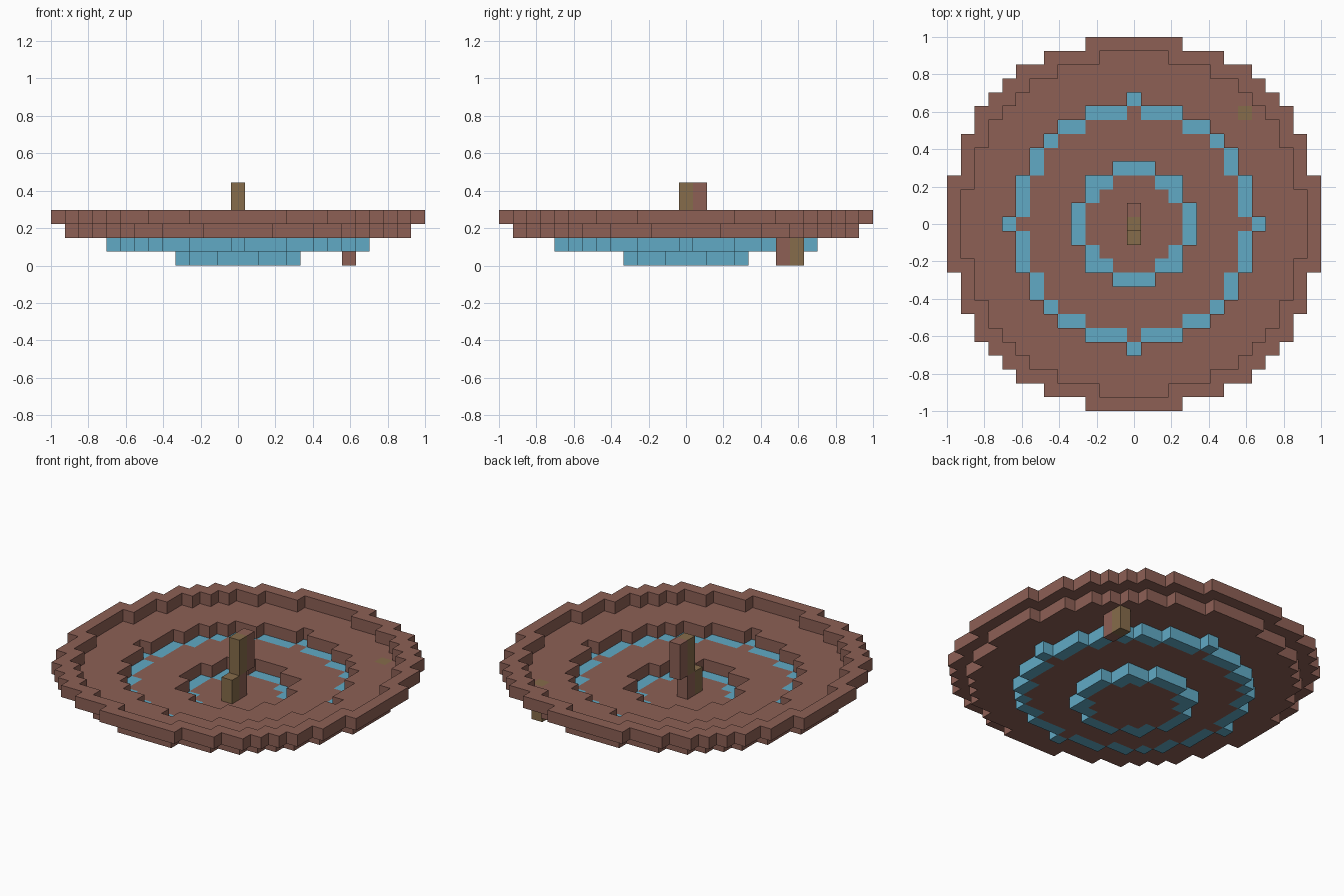
import bpy
import bmesh
from mathutils import Vector

if "Cube" in bpy.data.objects:
    bpy.data.objects.remove(bpy.data.objects["Cube"], do_unlink=True)

UNIT = 2 / 27  # edge length of one block


def material(name, rgb):
    mat = bpy.data.materials.new(name)
    mat.use_nodes = True
    colour = (*rgb, 1)
    mat.diffuse_color = colour
    mat.node_tree.nodes["Principled BSDF"].inputs["Base Color"].default_value = colour
    return mat


BROWN = material("reddish brown", (0.266, 0.117, 0.091))
BLUE = material("sky blue", (0.119, 0.402, 0.558))
OLIVE = material("olive brown", (0.238, 0.150, 0.069))


def disc(half_widths):
    """Cells of a stepped disc, given the half width of each row from the middle out."""
    return {(x, y) for row, w in enumerate(half_widths)
            for y in (row, -row) for x in range(-w, w + 1)}


def layer(cells, z):
    return {(x, y, z) for x, y in cells}


def column(x, y, z0, z1):
    return {(x, y, z) for z in range(z0, z1)}


# Stepped outlines of the four tiers, from the rim down to the base
rim = disc([13, 13, 13, 13, 12, 12, 12, 11, 11, 10, 9, 8, 6, 3])
shelf = disc([12, 12, 12, 11, 11, 11, 10, 10, 9, 8, 7, 5, 2])
bowl = disc([9, 8, 8, 8, 7, 7, 6, 5, 3, 0])
bowl_floor = disc([8, 7, 7, 7, 6, 6, 5, 3, 0])
base = disc([4, 4, 3, 3, 1])
base_floor = disc([3, 3, 2, 1])

# Later parts replace earlier ones where they share a cell
parts = [
    ("outer_rim", BROWN, layer(rim - shelf, 3)),
    ("upper_shelf", BROWN, layer(shelf - bowl, 2)),
    ("bowl_band", BLUE, layer(bowl - bowl_floor, 1)),
    ("bowl_floor", BROWN, layer(bowl_floor - base, 1)),
    ("base_band", BLUE, layer(base - base_floor, 0)),
    ("base_floor", BROWN, layer(base_floor, 0)),
    ("lower_post_front", OLIVE, column(0, -1, 1, 3)),
    ("lower_post_back", BROWN, column(0, 0, 1, 3)),
    ("upper_post_front", OLIVE, column(0, 0, 3, 6)),
    ("upper_post_back", BROWN, column(0, 1, 3, 6)),
    ("hanging_post_front", BROWN, column(8, 7, 0, 2)),
    ("hanging_post_back", OLIVE, column(8, 8, 0, 3)),
]
owner = {cell: name for name, _, cells in parts for cell in cells}


def build(name, mat, cells):
    """Skin the outer faces of a group of blocks."""
    bm = bmesh.new()
    for cell in cells:
        if owner[cell] != name:
            continue
        centre = Vector(cell) + Vector((0, 0, 0.5))
        for axis in range(3):
            for sign in (-1, 1):
                normal = Vector((0, 0, 0))
                normal[axis] = sign
                if tuple(int(c + n) for c, n in zip(cell, normal)) in owner:
                    continue
                u = Vector((0, 0, 0))
                u[(axis + 1) % 3] = 0.5
                v = normal.cross(u)
                middle = centre + normal / 2
                corners = (middle - u - v, middle + u - v, middle + u + v, middle - u + v)
                bm.faces.new([bm.verts.new(c * UNIT) for c in corners])
    bmesh.ops.remove_doubles(bm, verts=bm.verts[:], dist=UNIT / 100)
    mesh = bpy.data.meshes.new(name)
    bm.to_mesh(mesh)
    bm.free()
    mesh.materials.append(mat)
    bpy.context.collection.objects.link(bpy.data.objects.new(name, mesh))


for part in parts:
    build(*part)
